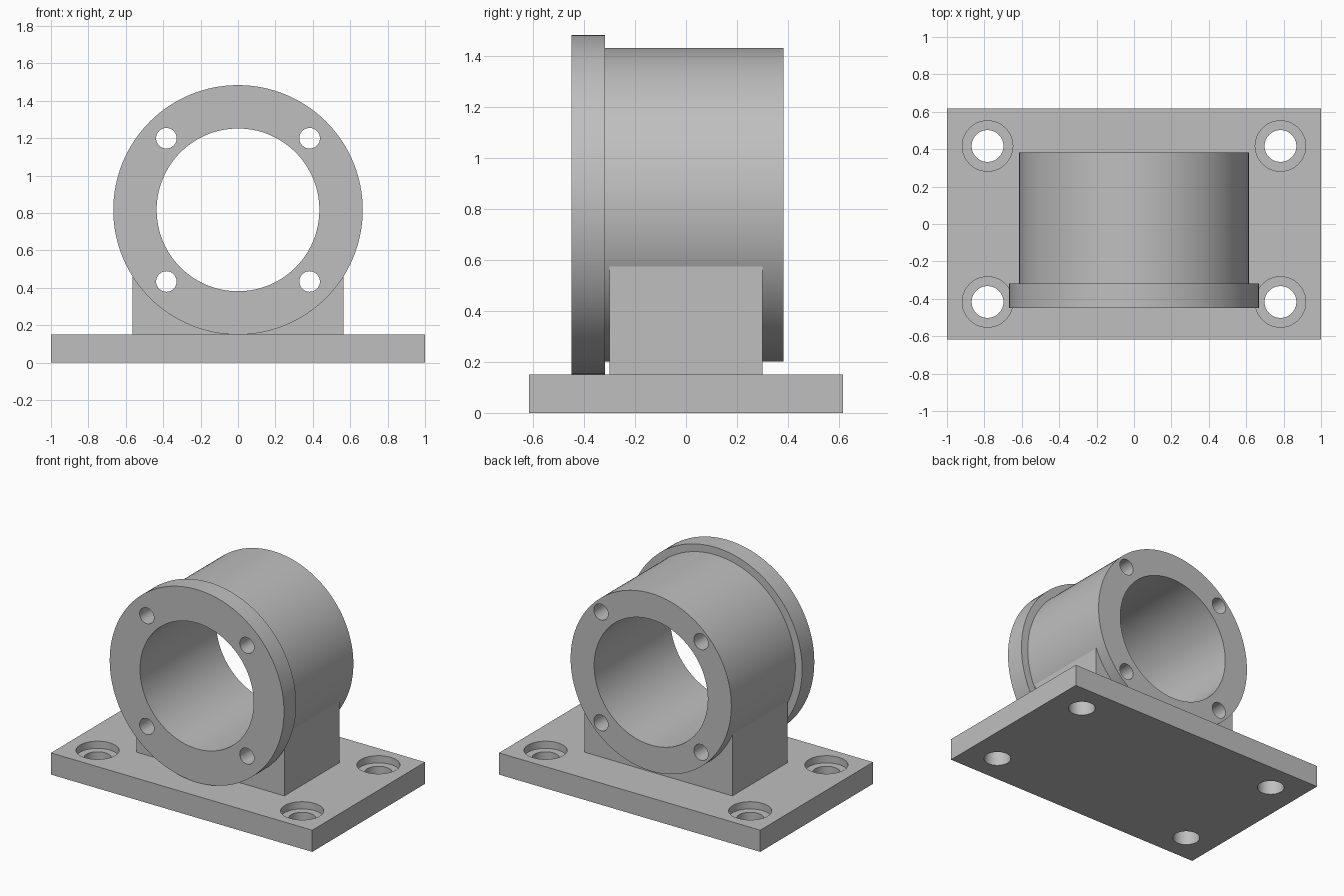
import bpy, bmesh, math
from mathutils import Matrix, Vector

AXIS_Z = 0.817       # height of the bore axis
PLATE_TOP = 0.15
BARREL_R = 0.615

if "Cube" in bpy.data.objects:
    bpy.data.objects.remove(bpy.data.objects["Cube"])

grey = bpy.data.materials.new("machined grey")
grey.use_nodes = True
grey.diffuse_color = (0.52, 0.52, 0.52, 1)
grey.node_tree.nodes["Principled BSDF"].inputs["Base Color"].default_value = grey.diffuse_color


def add_object(name, bm):
    bmesh.ops.recalc_face_normals(bm, faces=bm.faces)
    mesh = bpy.data.meshes.new(name)
    bm.to_mesh(mesh)
    bm.free()
    mesh.materials.append(grey)
    obj = bpy.data.objects.new(name, mesh)
    bpy.context.collection.objects.link(obj)
    return obj


def cylinder(bm, start, end, radius, segments=48):
    start, end = Vector(start), Vector(end)
    axis = end - start
    turn = Vector((0, 0, 1)).rotation_difference(axis).to_matrix().to_4x4()
    bmesh.ops.create_cone(bm, cap_ends=True, segments=segments, radius1=radius, radius2=radius,
                          depth=axis.length, matrix=Matrix.Translation((start + end) / 2) @ turn)


def drill(target, cutter):
    """Cut the drill shapes out of the target and remove them."""
    bpy.context.view_layer.objects.active = target
    cut = target.modifiers.new("holes", "BOOLEAN")
    cut.operation, cut.solver, cut.object = "DIFFERENCE", "EXACT", cutter
    bpy.ops.object.modifier_apply(modifier=cut.name)
    bpy.data.objects.remove(cutter)


def smooth(obj):
    bpy.ops.object.select_all(action="DESELECT")
    obj.select_set(True)
    bpy.context.view_layer.objects.active = obj
    bpy.ops.object.shade_smooth_by_angle(angle=math.radians(30))


CORNERS = [(sx, sy) for sx in (-1, 1) for sy in (-1, 1)]

# Base plate with four counterbored holes
bm = bmesh.new()
bmesh.ops.create_cube(bm, matrix=Matrix.Translation((0, 0, PLATE_TOP / 2))
                      @ Matrix.Diagonal((2, 1.233, PLATE_TOP, 1)))
plate = add_object("base_plate", bm)
for radius, bottom in ((0.135, 0.1), (0.085, -0.1)):
    bm = bmesh.new()
    for sx, sy in CORNERS:
        x, y = sx * 0.783, sy * 0.417
        cylinder(bm, (x, y, bottom), (x, y, 0.3), radius)
    drill(plate, add_object("plate_drill", bm))
smooth(plate)

# Flanged barrel, turned from its wall section
SECTION = [(0.435, -0.45), (0.667, -0.45), (0.667, -0.317),
           (BARREL_R, -0.317), (BARREL_R, 0.383), (0.435, 0.383)]
bm = bmesh.new()
ring = [bm.verts.new((r, y, AXIS_Z)) for r, y in SECTION]
edges = [bm.edges.new((ring[i - 1], ring[i])) for i in range(len(ring))]
bmesh.ops.spin(bm, geom=ring + edges, cent=(0, 0, AXIS_Z), axis=(0, 1, 0),
               angle=math.tau, steps=128, use_merge=True)
bmesh.ops.remove_doubles(bm, verts=bm.verts, dist=1e-4)
barrel = add_object("flanged_barrel", bm)

# Four bolt holes along the barrel wall
bm = bmesh.new()
for sx, sz in CORNERS:
    x, z = sx * 0.383, AXIS_Z + sz * 0.383
    cylinder(bm, (x, -0.6, z), (x, 0.6, z), 0.055, 32)
drill(barrel, add_object("barrel_drill", bm))
smooth(barrel)

# Pedestal with a cradle curved to the barrel
HALF = 0.565
cradle_r = BARREL_R - 0.01
first = math.acos(HALF / cradle_r)
steps = 48
profile = [(-HALF, PLATE_TOP), (HALF, PLATE_TOP)]
for i in range(steps + 1):
    a = -first - (math.pi - 2 * first) * i / steps
    profile.append((cradle_r * math.cos(a), AXIS_Z + cradle_r * math.sin(a)))
bm = bmesh.new()
face = bm.faces.new([bm.verts.new((x, -0.3, z)) for x, z in profile])
side = bmesh.ops.extrude_face_region(bm, geom=[face])["geom"]
bmesh.ops.translate(bm, vec=(0, 0.6, 0), verts=[v for v in side if isinstance(v, bmesh.types.BMVert)])
smooth(add_object("pedestal", bm))
